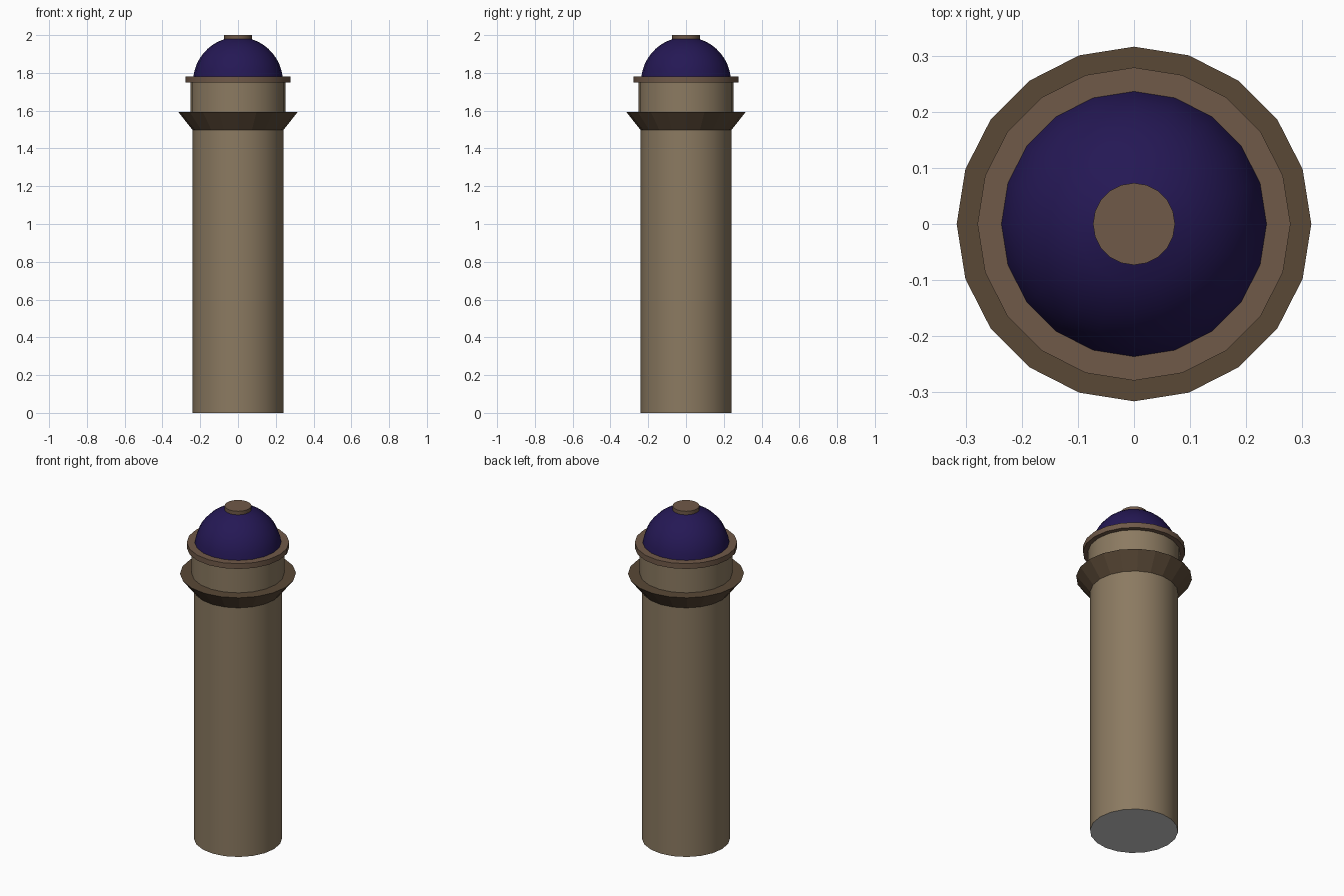
import bpy, bmesh, math

if "Cube" in bpy.data.objects:
    bpy.data.objects.remove(bpy.data.objects["Cube"])

SIDES = 20


def material(name, rgb):
    m = bpy.data.materials.new(name)
    m.diffuse_color = (*rgb, 1)
    m.use_nodes = True
    m.node_tree.nodes["Principled BSDF"].inputs["Base Color"].default_value = m.diffuse_color
    return m


def lathe(name, profile, mat, smooth=True, grey_base=False):
    """Revolve (radius, z) points, listed bottom to top; a radius of 0 closes an end."""
    bm = bmesh.new()
    rings = []
    for r, z in profile:
        if r == 0:
            rings.append([bm.verts.new((0, 0, z))] * SIDES)
        else:
            rings.append([bm.verts.new((r * math.cos(a), r * math.sin(a), z))
                          for a in (math.tau * i / SIDES for i in range(SIDES))])
    for k, (lo, hi) in enumerate(zip(rings, rings[1:])):
        for i in range(SIDES):
            j = (i + 1) % SIDES
            corners = list(dict.fromkeys((lo[i], lo[j], hi[j], hi[i])))
            face = bm.faces.new(corners)
            face.material_index = 1 if grey_base and k == 0 else 0
    mesh = bpy.data.meshes.new(name)
    bm.to_mesh(mesh)
    bm.free()
    mesh.materials.append(mat)
    if grey_base:
        mesh.materials.append(None)
    obj = bpy.data.objects.new(name, mesh)
    bpy.context.collection.objects.link(obj)
    if smooth:
        bpy.ops.object.select_all(action='DESELECT')
        obj.select_set(True)
        bpy.context.view_layer.objects.active = obj
        bpy.ops.object.shade_smooth_by_angle(angle=math.radians(30))
    return obj


stone = material("stone", (0.26, 0.195, 0.12))
trim = material("trim", (0.16, 0.10, 0.065))
dark_trim = material("dark_trim", (0.10, 0.065, 0.037))
blue = material("dome_blue", (0.018, 0.009, 0.09))

# Tall shaft with an uncoloured underside
lathe("shaft", [(0, 0), (0.24, 0), (0.24, 1.5)], stone, grey_base=True)

# Flared balcony, faceted
lathe("balcony", [(0.24, 1.497), (0.316, 1.593), (0.25, 1.593)], dark_trim, smooth=False)

# Drum above the balcony
lathe("drum", [(0.252, 1.593), (0.252, 1.75)], stone)

# Rim under the dome
lathe("rim", [(0.235, 1.749), (0.279, 1.749), (0.279, 1.781), (0.235, 1.781)], trim)

# Dome: spherical cap rising from the rim
R, CENTRE = 0.238, 1.752
angles = [math.radians(7 + 65.5 * i / 8) for i in range(9)]
lathe("dome", [(R * math.cos(a), CENTRE + R * math.sin(a)) for a in angles], blue)

# Cap on the dome
lathe("dome_cap", [(0.073, 1.965), (0.073, 2.0), (0, 2.0)], trim)
